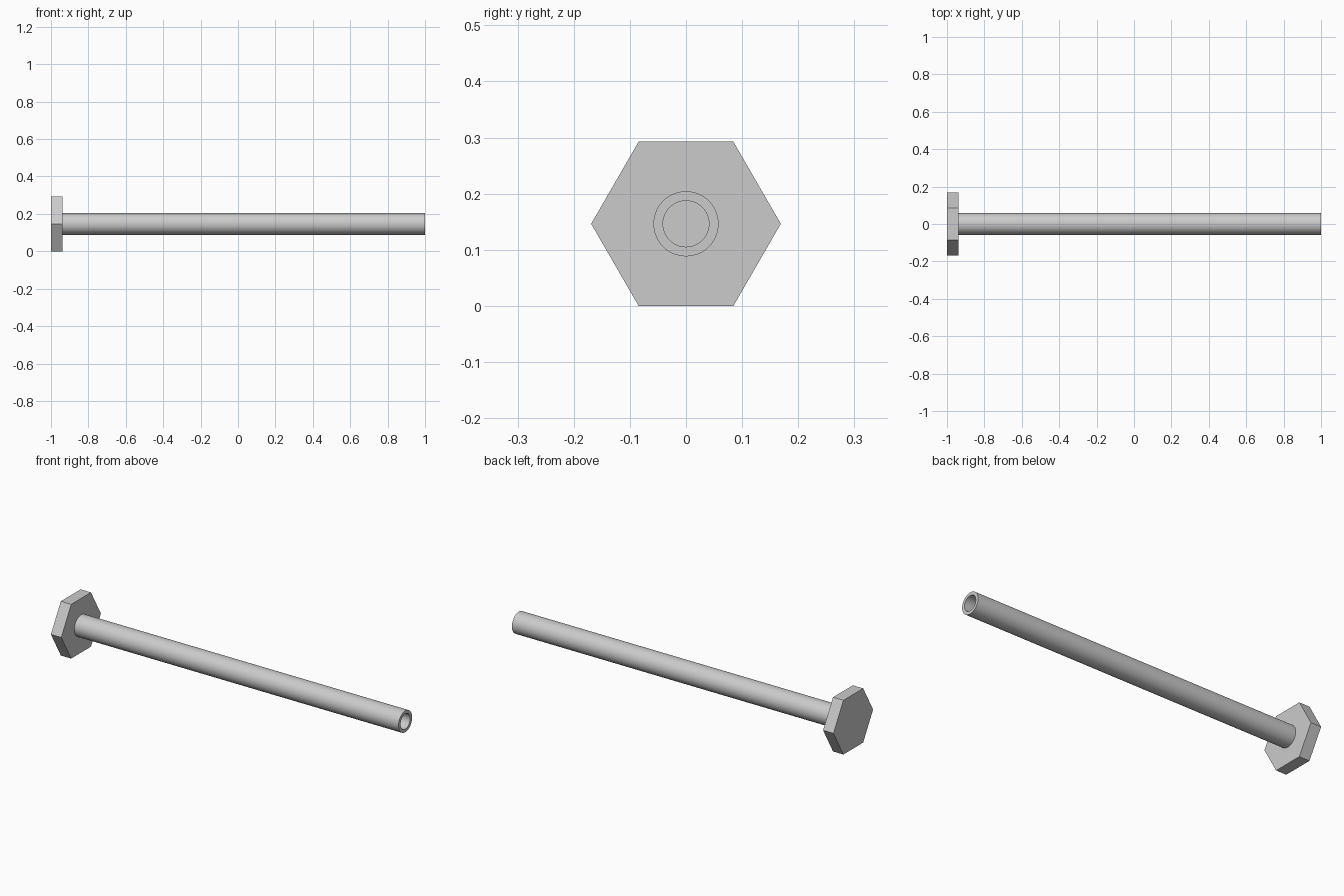
import bpy
import bmesh
from math import pi, radians
from mathutils import Matrix

cube = bpy.data.objects.get("Cube")
if cube:
    bpy.data.objects.remove(cube, do_unlink=True)

HEX_R = 0.169
AXIS_Z = HEX_R * 0.866
HEAD_X = -0.938           # inner face of the head
OUTER_R, BORE_R = 0.058, 0.041

steel = bpy.data.materials.new("light grey metal")
steel.use_nodes = True
GREY = (0.6, 0.6, 0.6, 1)
steel.diffuse_color = GREY
steel.node_tree.nodes["Principled BSDF"].inputs["Base Color"].default_value = GREY


def lathe(name, profile, sides):
    """Revolve (x, radius) points about the x axis; a vertex lies on +y."""
    bm = bmesh.new()
    verts = [bm.verts.new((x, r, 0)) for x, r in profile]
    edges = [bm.edges.new(pair) for pair in zip(verts, verts[1:])]
    bmesh.ops.spin(bm, geom=verts + edges, cent=(0, 0, 0), axis=(1, 0, 0),
                   angle=2 * pi, steps=sides, use_merge=True)
    bmesh.ops.remove_doubles(bm, verts=bm.verts, dist=1e-5)
    # Merge the flat end fans into single faces
    bmesh.ops.dissolve_limit(bm, angle_limit=radians(0.5),
                             verts=bm.verts, edges=bm.edges)
    bmesh.ops.recalc_face_normals(bm, faces=bm.faces)
    bmesh.ops.transform(bm, matrix=Matrix.Translation((0, 0, AXIS_Z)), verts=bm.verts)
    mesh = bpy.data.meshes.new(name)
    bm.to_mesh(mesh)
    bm.free()
    mesh.materials.append(steel)
    obj = bpy.data.objects.new(name, mesh)
    bpy.context.collection.objects.link(obj)
    return obj


# Solid hexagonal head
lathe("hex_head", [(-1, 0), (-1, HEX_R), (HEAD_X, HEX_R), (HEAD_X, 0)], 6)

# Hollow shaft, its bore open at the far end and closed by the head
shaft = lathe("hollow_shaft", [(HEAD_X, 0), (HEAD_X, OUTER_R), (1, OUTER_R),
                               (1, BORE_R), (HEAD_X + 0.001, BORE_R),
                               (HEAD_X + 0.001, 0)], 64)

bpy.ops.object.select_all(action="DESELECT")
shaft.select_set(True)
bpy.context.view_layer.objects.active = shaft
bpy.ops.object.shade_smooth_by_angle(angle=radians(30))
